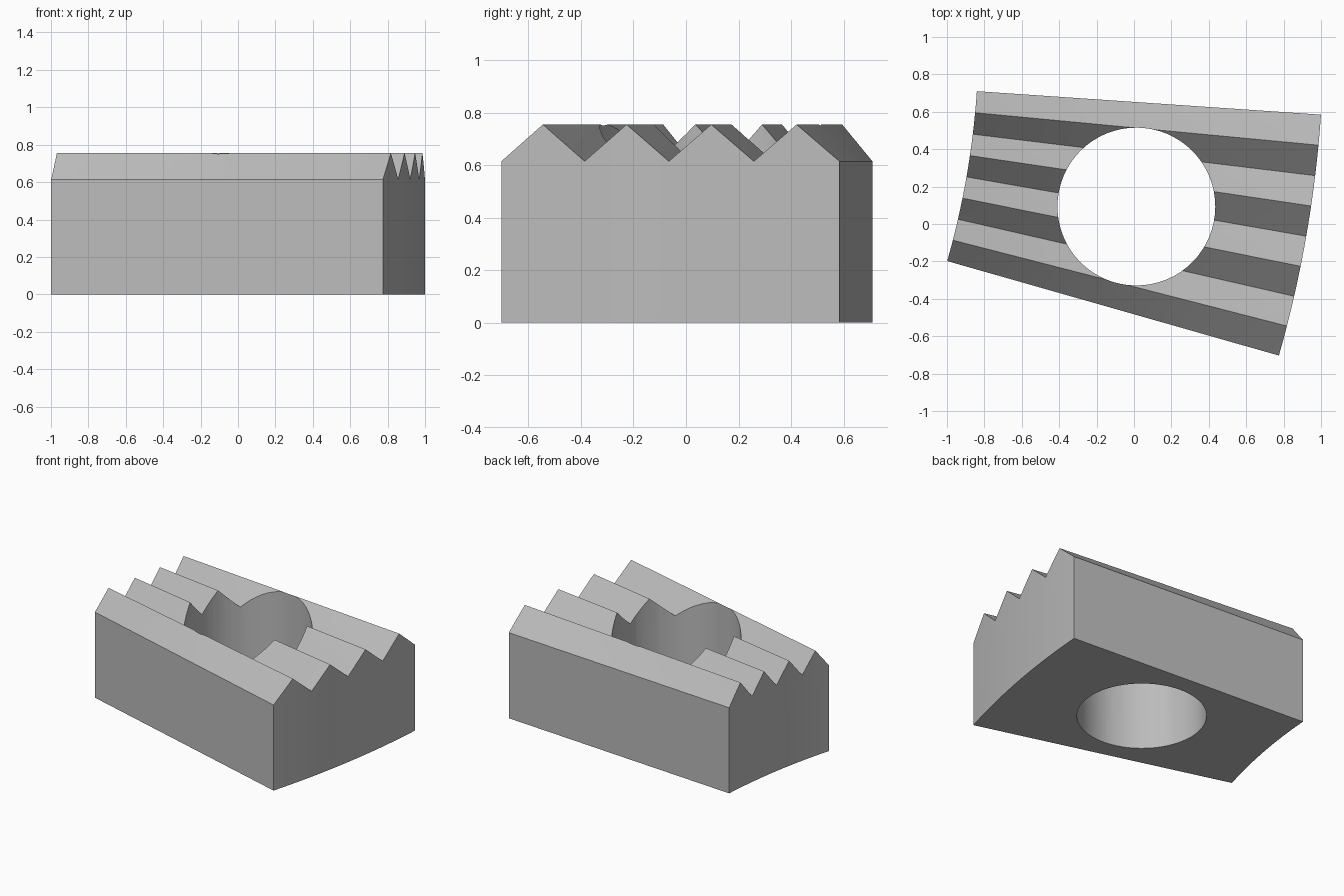
import bpy, bmesh, math

cube = bpy.data.objects.get("Cube")
if cube:
    bpy.data.objects.remove(cube, do_unlink=True)

# Ring the segment belongs to, and its teeth
CENTRE_X, CENTRE_Y = -5.24, 1.01
R_INNER, R_OUTER = 4.41, 6.254
START, SPAN = math.radians(-15.9), math.radians(12)
TEETH, STEPS, RADIAL = 4, 3, 4
VALLEY, RIDGE = 0.615, 0.755
HOLE_RADIUS = 0.422

steel = bpy.data.materials.new("steel grey")
steel.use_nodes = True
GREY = (0.5, 0.5, 0.5, 1)
steel.diffuse_color = GREY
steel.node_tree.nodes["Principled BSDF"].inputs["Base Color"].default_value = GREY


def polar(radius, angle, z):
    return (CENTRE_X + radius * math.cos(angle), CENTRE_Y + radius * math.sin(angle), z)


# Toothed ring segment: each tooth is a zigzag swept along the radius
bm = bmesh.new()
count = TEETH * 2 * STEPS
top, bottom = [], []
for i in range(count + 1):
    angle = START + SPAN * i / count
    phase = (i / STEPS) % 2
    z = VALLEY + (RIDGE - VALLEY) * (1 - abs(phase - 1))
    radii = [R_INNER + (R_OUTER - R_INNER) * j / RADIAL for j in range(RADIAL + 1)]
    top.append([bm.verts.new(polar(r, angle, z)) for r in radii])
    bottom.append([bm.verts.new(polar(r, angle, 0)) for r in radii])

for i in range(count):
    for j in range(RADIAL):
        bm.faces.new((top[i][j], top[i][j + 1], top[i + 1][j + 1], top[i + 1][j]))
        bm.faces.new((bottom[i][j], bottom[i + 1][j], bottom[i + 1][j + 1], bottom[i][j + 1]))
    for j in (0, RADIAL):
        bm.faces.new((top[i][j], top[i + 1][j], bottom[i + 1][j], bottom[i][j]))
for i in (0, count):
    bm.faces.new(top[i] + bottom[i][::-1])
bmesh.ops.recalc_face_normals(bm, faces=bm.faces)
mesh = bpy.data.meshes.new("toothed_segment")
bm.to_mesh(mesh)
bm.free()
mesh.materials.append(steel)
segment = bpy.data.objects.new("toothed_segment", mesh)
bpy.context.collection.objects.link(segment)

# Round through hole at the middle of the segment
hole_at = polar((R_INNER + R_OUTER) / 2, START + SPAN / 2, 0.4)
bpy.ops.mesh.primitive_cylinder_add(vertices=64, radius=HOLE_RADIUS, depth=2, location=hole_at)
cutter = bpy.context.object
cutter.name = "hole_cutter"
cutter.data.materials.append(steel)
cut = segment.modifiers.new("hole", 'BOOLEAN')
cut.operation = 'DIFFERENCE'
cut.solver = 'EXACT'
cut.object = cutter

bpy.ops.object.select_all(action='DESELECT')
segment.select_set(True)
bpy.context.view_layer.objects.active = segment
bpy.ops.object.modifier_apply(modifier=cut.name)
bpy.data.objects.remove(cutter, do_unlink=True)
bpy.ops.object.shade_smooth_by_angle(angle=math.radians(25))
